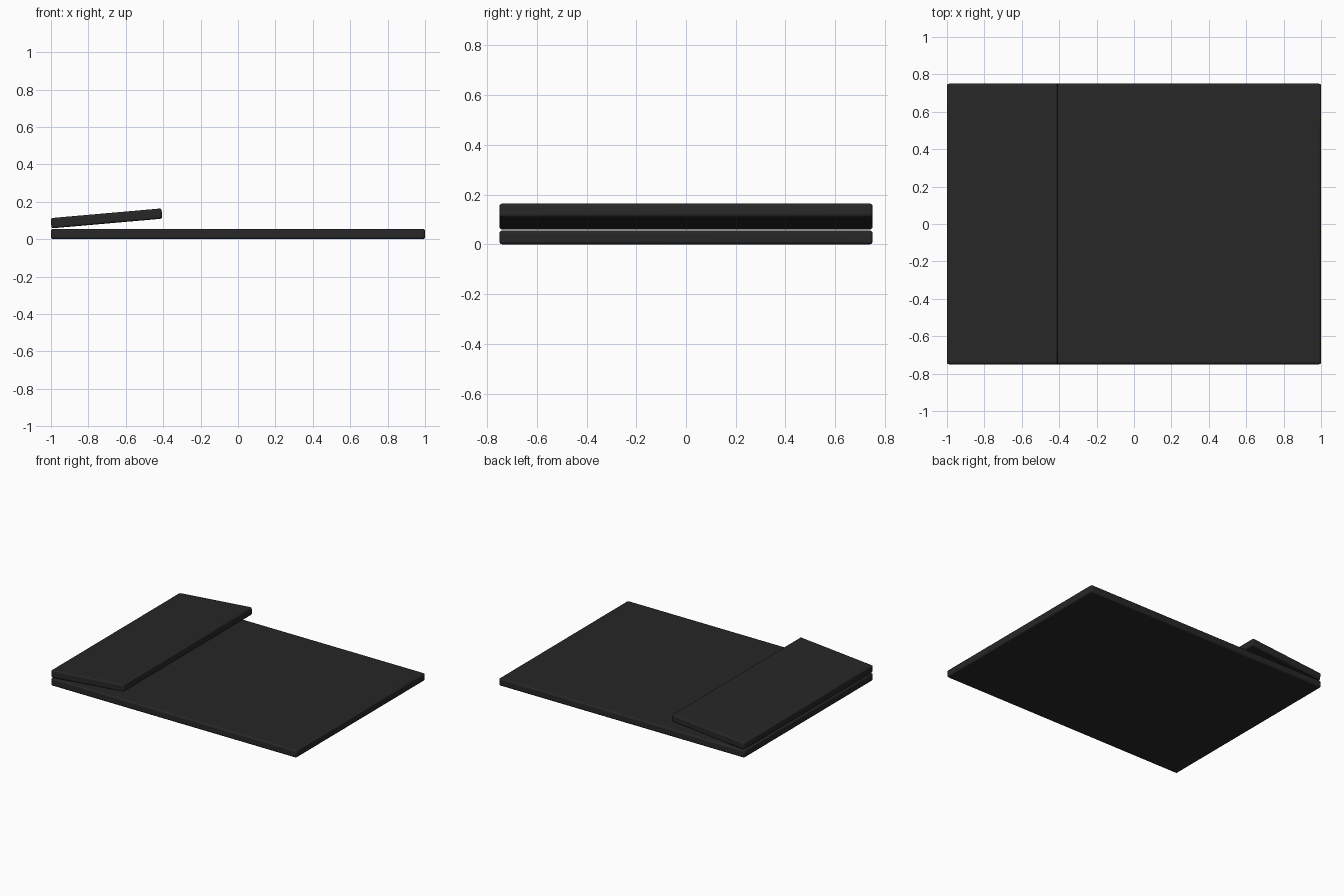
import bpy
from math import radians

if "Cube" in bpy.data.objects:
    bpy.data.objects.remove(bpy.data.objects["Cube"])

dark = bpy.data.materials.new("dark_plastic")
dark.diffuse_color = (0.02, 0.02, 0.02, 1)
dark.use_nodes = True
dark.node_tree.nodes["Principled BSDF"].inputs["Base Color"].default_value = dark.diffuse_color


def slab(name, size, centre, tilt=0.0):
    """Softly bevelled board, tilted about the y axis."""
    bpy.ops.mesh.primitive_cube_add(size=1, location=centre)
    ob = bpy.context.object
    ob.name = name
    ob.scale = size
    bpy.ops.object.transform_apply(location=False, rotation=False, scale=True)
    ob.rotation_euler.y = -radians(tilt)
    bevel = ob.modifiers.new("soft_edges", 'BEVEL')
    bevel.width = 0.011
    bevel.segments = 3
    ob.data.materials.append(dark)
    bpy.ops.object.shade_smooth_by_angle(angle=radians(35))
    return ob


# Flat base board
slab("base_board", (2.0, 1.5, 0.055), (0, 0, 0.0275))

# Raised flap, hinged along the left edge
slab("tilted_flap", (0.595, 1.5, 0.055), (-0.703, 0, 0.1115), tilt=5)
